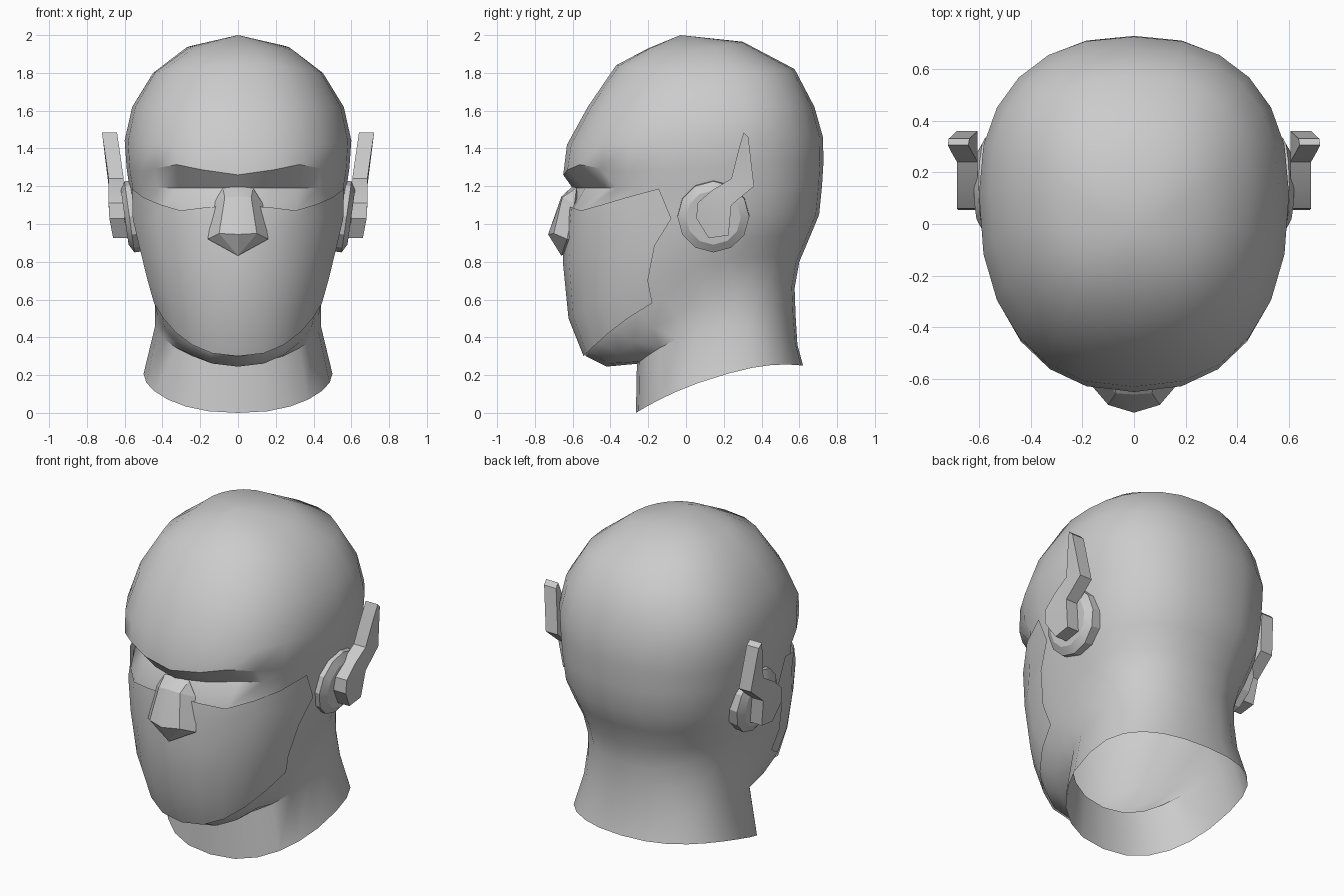
import bpy, bmesh
from math import sin, cos, pi, radians, copysign
from mathutils import Vector, Matrix

cube = bpy.data.objects.get("Cube")
if cube:
    bpy.data.objects.remove(cube)

grey = bpy.data.materials.new("plain_grey")
grey.use_nodes = True
grey.diffuse_color = (0.6, 0.6, 0.6, 1)
grey.node_tree.nodes["Principled BSDF"].inputs["Base Color"].default_value = (0.6, 0.6, 0.6, 1)

# Head cross-sections: front y, front z, back y, back z, half width, side lift, front hollow, brow lift
RINGS = [
    (-.265, 0, .62, .25, .5, .07, 0, 0),
    (-.26, .26, .59, .36, .44, .14, 0, 0),
    (-.42, .245, .58, .52, .44, .18, 0, 0),
    (-.53, .3, .575, .66, .46, .19, 0, 0),
    (-.61, .5, .6, .8, .49, .11, .015, 0),
    (-.64, .8, .655, .93, .53, .04, .025, 0),
    (-.625, 1.07, .705, 1.05, .56, 0, 0, 0),
    (-.6, 1.19, .72, 1.2, .575, 0, .09, 0),
    (-.65, 1.26, .728, 1.33, .59, 0, 0, .05),
    (-.63, 1.42, .725, 1.46, .6, 0, 0, 0),
    (-.52, 1.62, .68, 1.62, .56, 0, 0, 0),
    (-.37, 1.84, .575, 1.82, .45, -.03, 0, 0),
    (-.2, 1.93, .3, 1.965, .28, -.02, 0, 0),
]
COLS = 24


def soft(v):
    return copysign(abs(v) ** .86, v)


def surface(t, a, push=0):
    """Point on the head at ring position t and angle a (0 is the front)."""
    i = min(int(t), len(RINGS) - 2)
    k = t - i
    fy, fz, by, bz, w, lift, hollow, brow = [
        p + (q - p) * k for p, q in zip(RINGS[i], RINGS[i + 1])]
    mid = fy + .55 * (by - fy)
    c = soft(cos(a))
    y = mid - c * ((mid - fy) if c > 0 else (by - mid))
    z = fz + (bz - fz) * (y - fy) / (by - fy) + lift * sin(a) ** 2
    lobe = sin(3 * a) ** 2 if abs(a) < pi / 3 else 0
    return Vector((w * soft(sin(a)) + push * sin(a),
                   y + hollow * lobe - push * cos(a), z + brow * lobe))


def finish(bm, name, angle=35, recalc=True):
    if recalc:
        bmesh.ops.recalc_face_normals(bm, faces=bm.faces)
    me = bpy.data.meshes.new(name)
    bm.to_mesh(me)
    bm.free()
    me.materials.append(grey)
    me.shade_smooth()
    me.set_sharp_from_angle(angle=radians(angle))
    ob = bpy.data.objects.new(name, me)
    bpy.context.collection.objects.link(ob)


def bridge(bm, rows, closed):
    for lo, hi in zip(rows, rows[1:]):
        n = len(lo)
        for j in range(n if closed else n - 1):
            k = (j + 1) % n
            bm.faces.new((lo[j], lo[k], hi[k], hi[j]))


# Head and neck, open at the bottom
bm = bmesh.new()
rows = []
for i in range(len(RINGS)):
    angles = [2 * pi * j / COLS for j in range(COLS)]
    angles = [a - 2 * pi if a > pi else a for a in angles]
    rows.append([bm.verts.new(surface(i, a)) for a in angles])
bridge(bm, rows, True)
apex = bm.verts.new((0, -.03, 2))
for j in range(COLS):
    bm.faces.new((rows[-1][j], rows[-1][(j + 1) % COLS], apex))
finish(bm, "head", 36, False)

# Face mask: thin layer over the lower face, with a scooped top edge
MASK_ROWS = [(3, 69), (4, 71), (5, 74), (5.8, 79)]
TOP_EDGE = [6.25, 6.15, 6.02, 6.3, 6.6, 6.95]
STEPS = range(-5, 6)
bm = bmesh.new()
rows = [[bm.verts.new(surface(t, radians(side) * j / 5, .012)) for j in STEPS]
        for t, side in MASK_ROWS]
rows.append([bm.verts.new(surface(TOP_EDGE[abs(j)], radians(72) * j / 5, .012))
             for j in STEPS])
bridge(bm, rows, False)
finish(bm, "face_mask", 45, False)

# Nose guard: faceted wedge with a low bridge running back to the brow
bm = bmesh.new()
pts = [(0, -.73, .945), (0, -.66, .832), (0, -.66, 1.145), (0, -.6, 1.2)]
for s in (-1, 1):
    pts += [(s * .1, -.7, .95), (s * .16, -.63, .92), (s * .07, -.655, 1.14),
            (s * .13, -.59, 1.11), (s * .12, -.55, .9), (s * .08, -.58, 1.19)]
verts = [bm.verts.new(p) for p in pts]
bmesh.ops.convex_hull(bm, input=verts)
finish(bm, "nose_guard", 15)

# Ear discs and swept fins
FIN = [(.06, 1.11), (.055, 1.03), (.12, .925), (.225, .94), (.24, 1.1), (.36, 1.2),
       (.33, 1.46), (.305, 1.485), (.28, 1.4), (.24, 1.24), (.14, 1.18)]


def fin_x(z):
    if z < 1.05:
        return .615 - .025 * (1.05 - z) / .13
    return .615 + .035 * max(0, z - 1.25) / .23


for s, side in ((1, "left"), (-1, "right")):
    bm = bmesh.new()
    place = (Matrix.Translation((s * .56, .145, 1.04))
             @ Matrix.Rotation(s * radians(8), 4, 'Y')
             @ Matrix.Rotation(s * pi / 2, 4, 'Y'))
    rows = []
    for radius, depth in ((.19, -.07), (.19, .015), (.145, .04)):
        rows.append([bm.verts.new(place @ Vector((radius * cos(2 * pi * j / 12),
                                                  radius * sin(2 * pi * j / 12), depth)))
                     for j in range(12)])
    bridge(bm, rows, True)
    bm.faces.new(rows[-1])
    bm.faces.new(rows[0][::-1])
    finish(bm, side + "_ear_disc", 25)

    bm = bmesh.new()
    inner = [bm.verts.new((s * (fin_x(z) - .01), y, z)) for y, z in FIN]
    outer = [bm.verts.new((s * (fin_x(z) + .07), y, z)) for y, z in FIN]
    bridge(bm, [inner, outer], True)
    # split each cap so it can follow the bend
    for loop in (inner, outer):
        for part in ((0, 1, 2, 3, 4), (0, 4, 10), (10, 4, 5, 9), (9, 5, 6, 7, 8)):
            bm.faces.new([loop[i] for i in part])
    finish(bm, side + "_ear_fin", 20)
